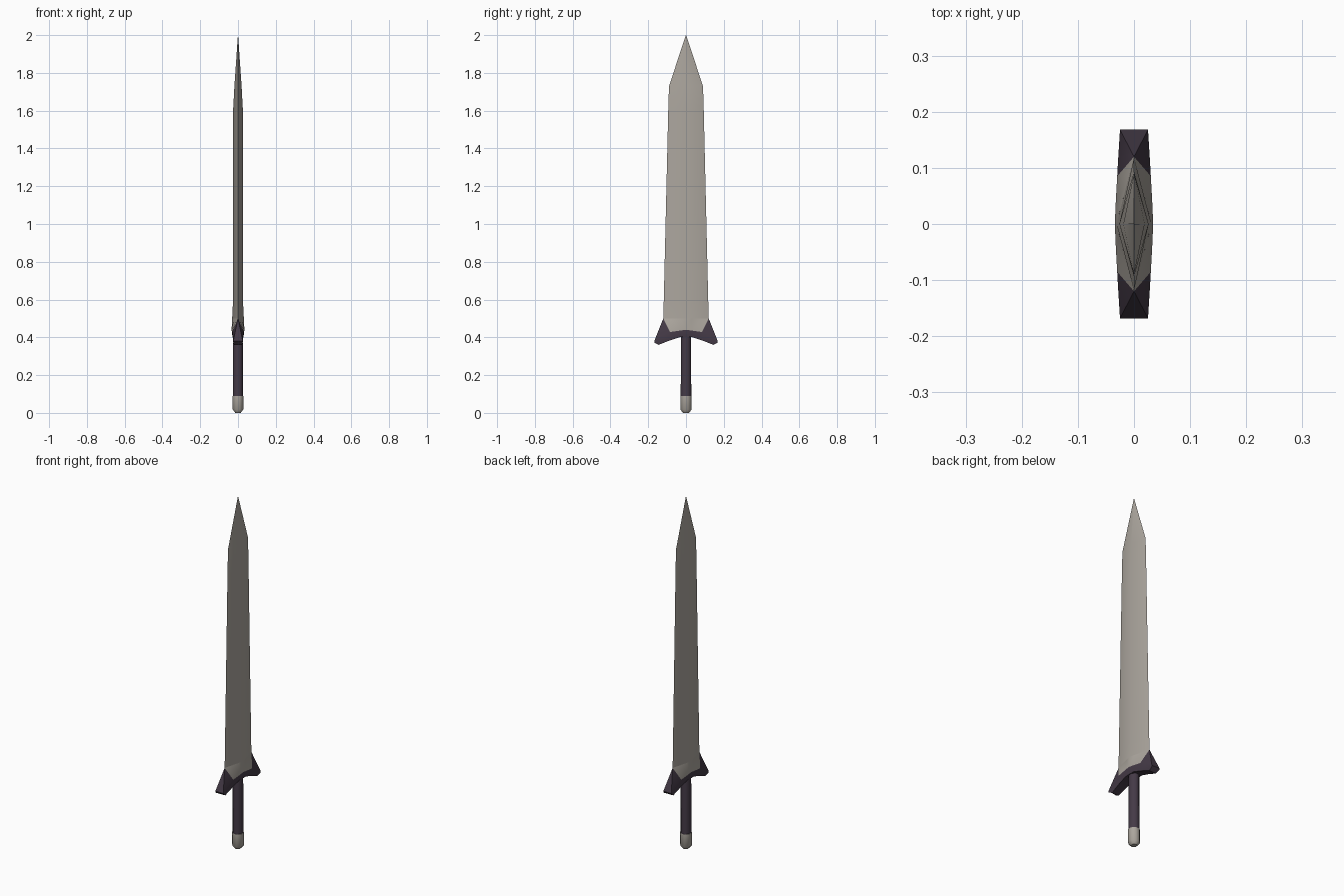
import bpy, bmesh, math

cube = bpy.data.objects.get("Cube")
if cube:
    bpy.data.objects.remove(cube, do_unlink=True)


def material(name, rgb):
    m = bpy.data.materials.new(name)
    m.use_nodes = True
    color = (*rgb, 1)
    m.diffuse_color = color
    m.node_tree.nodes["Principled BSDF"].inputs["Base Color"].default_value = color
    return m


STEEL = material("warm grey steel", (0.41, 0.38, 0.34))
DARK = material("dark purple leather", (0.058, 0.042, 0.062))


def finish(name, bm, mats, angle):
    bmesh.ops.remove_doubles(bm, verts=bm.verts, dist=0.0002)
    bmesh.ops.recalc_face_normals(bm, faces=bm.faces)
    mesh = bpy.data.meshes.new(name)
    bm.to_mesh(mesh)
    bm.free()
    obj = bpy.data.objects.new(name, mesh)
    bpy.context.collection.objects.link(obj)
    for m in mats:
        mesh.materials.append(m)
    bpy.ops.object.select_all(action='DESELECT')
    obj.select_set(True)
    bpy.context.view_layer.objects.active = obj
    bpy.ops.object.shade_smooth_by_angle(angle=math.radians(angle))
    return obj


def loft(name, rings, mat, angle):
    """Skin a stack of matching point rings and cap both ends."""
    bm = bmesh.new()
    loops = [[bm.verts.new(p) for p in ring] for ring in rings]
    n = len(rings[0])
    for a, b in zip(loops, loops[1:]):
        for i in range(n):
            j = (i + 1) % n
            bm.faces.new((a[i], a[j], b[j], b[i]))
    bm.faces.new(loops[0])
    bm.faces.new(loops[-1])
    return finish(name, bm, [mat], angle)


def diamond(z, y, x):
    return [(x, 0, z), (0, y, z), (-x, 0, z), (0, -y, z)]


def octagon(z, x, y):
    turn = [math.pi * (i + 0.5) / 4 for i in range(8)]
    k = math.cos(math.pi / 8)
    return [(x * math.cos(a) / k, y * math.sin(a) / k, z) for a in turn]


# Blade: diamond section with a tapering point
loft("blade", [diamond(*s) for s in (
    (0.5, 0.12, 0.031), (0.58, 0.118, 0.027), (1.6, 0.094, 0.026),
    (1.73, 0.09, 0.019), (2.0, 0.0005, 0.0005))], STEEL, 40)

# Grip and pommel
loft("grip", [octagon(0.085, 0.026, 0.028), octagon(0.42, 0.025, 0.027)], DARK, 50)
loft("pommel", [octagon(0, 0.014, 0.016), octagon(0.018, 0.028, 0.030),
                octagon(0.09, 0.029, 0.029)], STEEL, 50)

# Guard stations: y bottom, y top, z bottom, z middle, z top, width, top width
HALF = [
    (0.0, 0.0, 0.402, 0.440, 0.50, 0.034, 0.031),
    (0.03, 0.03, 0.402, 0.436, 0.50, 0.033, 0.0233),
    (0.085, 0.085, 0.384, 0.428, 0.50, 0.030, 0.009),
    (0.12, 0.12, 0.370, 0.412, 0.50, 0.028, 0.0),
    (0.145, 0.168, 0.360, 0.372, 0.38, 0.025, 0.025),
]


def guard():
    bm = bmesh.new()

    def face(verts, slot):
        bm.faces.new(verts).material_index = slot

    for side in (1, -1):
        loops = []
        for yb, yt, zb, zm, zt, w, t in HALF:
            ring = ((-w * 0.85, yb, zb), (w * 0.85, yb, zb), (w, yt, zm),
                    (t, yt, zt), (-t, yt, zt), (-w, yt, zm))
            loops.append([bm.verts.new((x, y * side, z)) for x, y, z in ring])
        for k, (a, b) in enumerate(zip(loops, loops[1:])):
            for i, j in ((0, 1), (1, 2), (5, 0)):
                face((a[i], a[j], b[j], b[i]), 1)
            # Upper slopes: steel near the blade, split diagonally at its edge
            for mid, top in ((2, 3), (5, 4)):
                face((a[mid], a[top], b[top]), 0 if k < 3 else 1)
                face((a[mid], b[top], b[mid]), 0 if k < 2 else 1)
            if k == 3:
                face((a[3], b[3], b[4]), 1)
        face(loops[-1], 1)
    return finish("guard", bm, [STEEL, DARK], 35)


guard()
